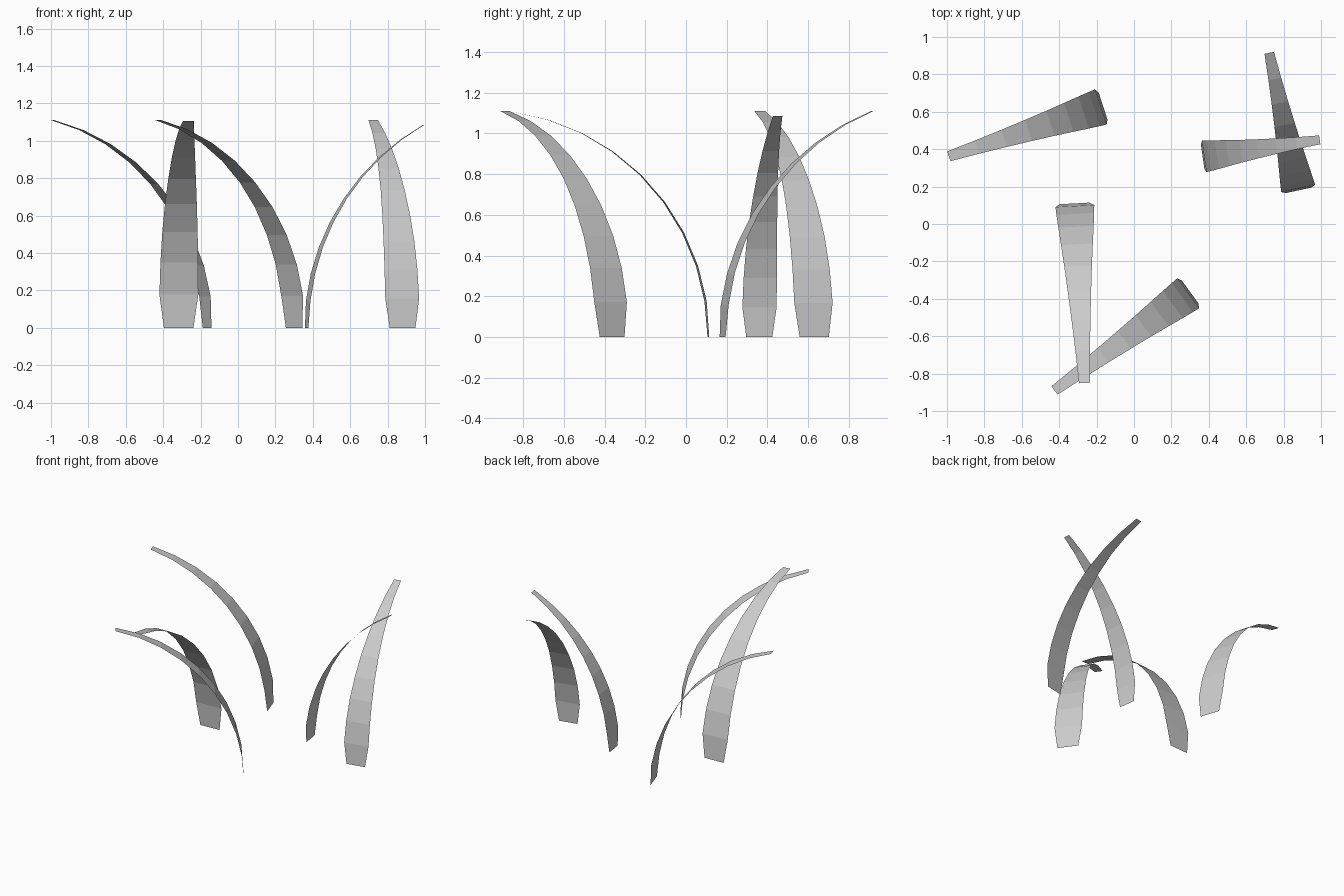
import bpy
import bmesh
import math
from mathutils import Vector

if "Cube" in bpy.data.objects:
    bpy.data.objects.remove(bpy.data.objects["Cube"])

SEGMENTS = 9
# Blade outline, relative to its widest row, from root to tip
TAPER = [0.76, 1.0, 0.97, 0.91, 0.82, 0.71, 0.60, 0.485, 0.375, 0.28]


def grass_blade(name, base, tip, height, width):
    """Flat strip bending along a circular arc from vertical at base out to tip."""
    base, tip = Vector(base), Vector(tip)
    reach = (tip - base).length
    out = (tip - base).normalized()
    side = Vector((-out.y, out.x))
    bend = 2 * math.atan2(reach, height)
    radius = height / math.sin(bend)

    bm = bmesh.new()
    rows = []
    for i, taper in enumerate(TAPER):
        a = bend * i / SEGMENTS
        centre = base + out * radius * (1 - math.cos(a))
        z = radius * math.sin(a)
        half = side * width * taper / 2
        rows.append([bm.verts.new((*(centre + s * half), z)) for s in (1, -1)])
    for low, high in zip(rows, rows[1:]):
        bm.faces.new((low[0], low[1], high[1], high[0]))

    mesh = bpy.data.meshes.new(name)
    bm.to_mesh(mesh)
    bm.free()
    obj = bpy.data.objects.new(name, mesh)
    bpy.context.collection.objects.link(obj)


# Root position, tip position, height, widest width
blades = [
    ((-0.165, 0.63), (-0.99, 0.362), 1.11, 0.198),
    ((-0.317, 0.11), (-0.265, -0.85), 1.105, 0.208),
    ((0.30, -0.363), (-0.425, -0.89), 1.11, 0.198),
    ((0.367, 0.36), (0.993, 0.45), 1.085, 0.17),
    ((0.88, 0.18), (0.723, 0.915), 1.11, 0.185),
]
for n, blade in enumerate(blades, 1):
    grass_blade(f"grass_blade_{n}", *blade)
